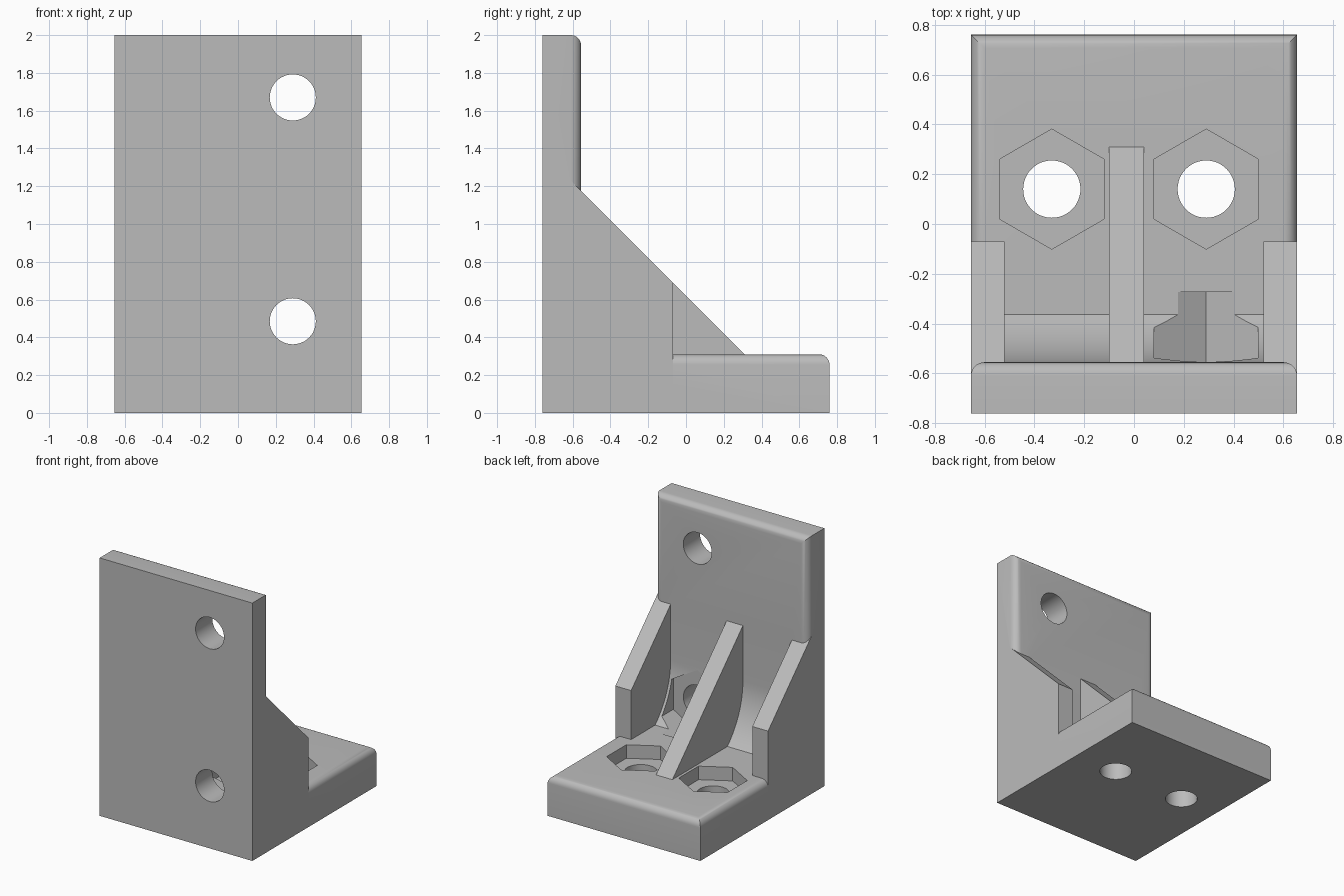
import bpy, bmesh, math
from mathutils import Matrix, Vector

if "Cube" in bpy.data.objects:
    bpy.data.objects.remove(bpy.data.objects["Cube"])

grey = bpy.data.materials.new("plain grey")
grey.use_nodes = True
colour = (0.5, 0.5, 0.5, 1)
grey.diffuse_color = colour
grey.node_tree.nodes["Principled BSDF"].inputs["Base Color"].default_value = colour

W, FRONT, BACK = 0.655, -0.76, 0.76     # half width and depth limits
FACE, FLOOR = -0.555, 0.31              # inner faces of plate and base
ROUND = 0.055
SLOPE = 0.62                            # sloped edges follow y + z = SLOPE


def finish(name, bm):
    bmesh.ops.recalc_face_normals(bm, faces=bm.faces)
    mesh = bpy.data.meshes.new(name)
    bm.to_mesh(mesh)
    bm.free()
    mesh.materials.append(grey)
    obj = bpy.data.objects.new(name, mesh)
    bpy.context.collection.objects.link(obj)
    return obj


def slab(name, y0, y1, z1, rounded):
    """Full-width box on the ground; edges accepted by `rounded` are filleted."""
    bm = bmesh.new()
    bmesh.ops.create_cube(bm, size=1)
    for v in bm.verts:
        v.co = Vector((v.co.x * 2 * W, y0 + (v.co.y + 0.5) * (y1 - y0), (v.co.z + 0.5) * z1))
    edges = [e for e in bm.edges if rounded((e.verts[0].co + e.verts[1].co) / 2)]
    bmesh.ops.bevel(bm, geom=edges, offset=ROUND, segments=8, profile=0.5, affect='EDGES')
    return finish(name, bm)


def side_profile(name, points, x0, x1):
    """Extrude a (y, z) outline across x."""
    bm = bmesh.new()
    face = bm.faces.new([bm.verts.new((x0, y, z)) for y, z in points])
    out = bmesh.ops.extrude_face_region(bm, geom=[face])
    moved = [g for g in out["geom"] if isinstance(g, bmesh.types.BMVert)]
    bmesh.ops.translate(bm, verts=moved, vec=(x1 - x0, 0, 0))
    return finish(name, bm)


def prism(name, sides, radius, a, b):
    """Prism from point a to point b, one corner pointing up or back."""
    a, b = Vector(a), Vector(b)
    along_z = abs(b.z - a.z) > abs(b.y - a.y)
    bm = bmesh.new()
    bmesh.ops.create_cone(bm, cap_ends=True, segments=sides, radius1=radius,
                          radius2=radius, depth=(b - a).length)
    turn = Matrix.Identity(4) if along_z else Matrix.Rotation(math.pi / 2, 4, 'X')
    # put a corner on the local y axis
    top = max(bm.verts, key=lambda v: v.co.y).co
    spin = Matrix.Rotation(math.atan2(top.x, top.y), 4, 'Z')
    bm.transform(Matrix.Translation((a + b) / 2) @ turn @ spin)
    return finish(name, bm)


def combine(target, other, operation):
    mod = target.modifiers.new(operation.lower(), 'BOOLEAN')
    mod.operation, mod.solver, mod.object = operation, 'EXACT', other
    bpy.context.view_layer.objects.active = target
    bpy.ops.object.modifier_apply(modifier=mod.name)
    bpy.data.objects.remove(other)


# Upright plate and base, rounded on their inner outer rims
bracket = slab("angle_bracket", FRONT, FACE, 2,
               lambda m: m.y > FACE - 0.01 and m.z > 0.1)
base = slab("base", FRONT, BACK, FLOOR,
            lambda m: m.z > FLOOR - 0.01 and m.y > FRONT + 0.1)
combine(bracket, base, 'UNION')

# Side walls and middle rib
for x in (-W, 0.52):
    wall = side_profile("side_wall", [(FRONT, 0), (-0.07, 0), (-0.07, SLOPE + 0.07),
                        (-0.63, SLOPE + 0.63), (FRONT, SLOPE + 0.63)], x, x + W - 0.52)
    combine(bracket, wall, 'UNION')
rib = side_profile("middle_rib", [(-0.65, 0.2), (SLOPE - FLOOR, 0.2), (SLOPE - FLOOR, FLOOR),
                   (-0.6, SLOPE + 0.6), (-0.65, SLOPE + 0.6)], -0.1, 0.04)
combine(bracket, rib, 'UNION')

# Curved reinforcement where plate and base meet
R, SWEEP = 0.6, math.radians(47)
arc = [(FACE + R - R * math.cos(SWEEP * i / 12), FLOOR + R * (math.sin(SWEEP) - math.sin(SWEEP * i / 12)))
       for i in range(13)]
corner = side_profile("inner_curve", arc + [(arc[-1][0], 0.2), (-0.65, 0.2), (-0.65, arc[0][1])],
                      -0.56, 0.56)
combine(bracket, corner, 'UNION')

# Nut recess for the lower plate hole, then plate holes
HOLE_X = 0.29
combine(bracket, prism("nut_slot", 6, 0.241, (HOLE_X, FACE - 0.001, 0.485), (HOLE_X, -0.273, 0.485)), 'DIFFERENCE')
for z in (0.485, 1.67):
    combine(bracket, prism("plate_hole", 48, 0.122, (HOLE_X, -1, z), (HOLE_X, -0.4, z)), 'DIFFERENCE')

# Base holes with hexagonal nut recesses
for x in (-0.33, HOLE_X):
    combine(bracket, prism("nut_recess", 6, 0.241, (x, 0.14, 0.205), (x, 0.14, 0.5)), 'DIFFERENCE')
    combine(bracket, prism("base_hole", 48, 0.115, (x, 0.14, -0.2), (x, 0.14, 0.5)), 'DIFFERENCE')

# Smooth curves, crisp edges
bpy.ops.object.select_all(action='DESELECT')
bracket.select_set(True)
bpy.context.view_layer.objects.active = bracket
bpy.ops.object.shade_smooth_by_angle(angle=math.radians(25))
